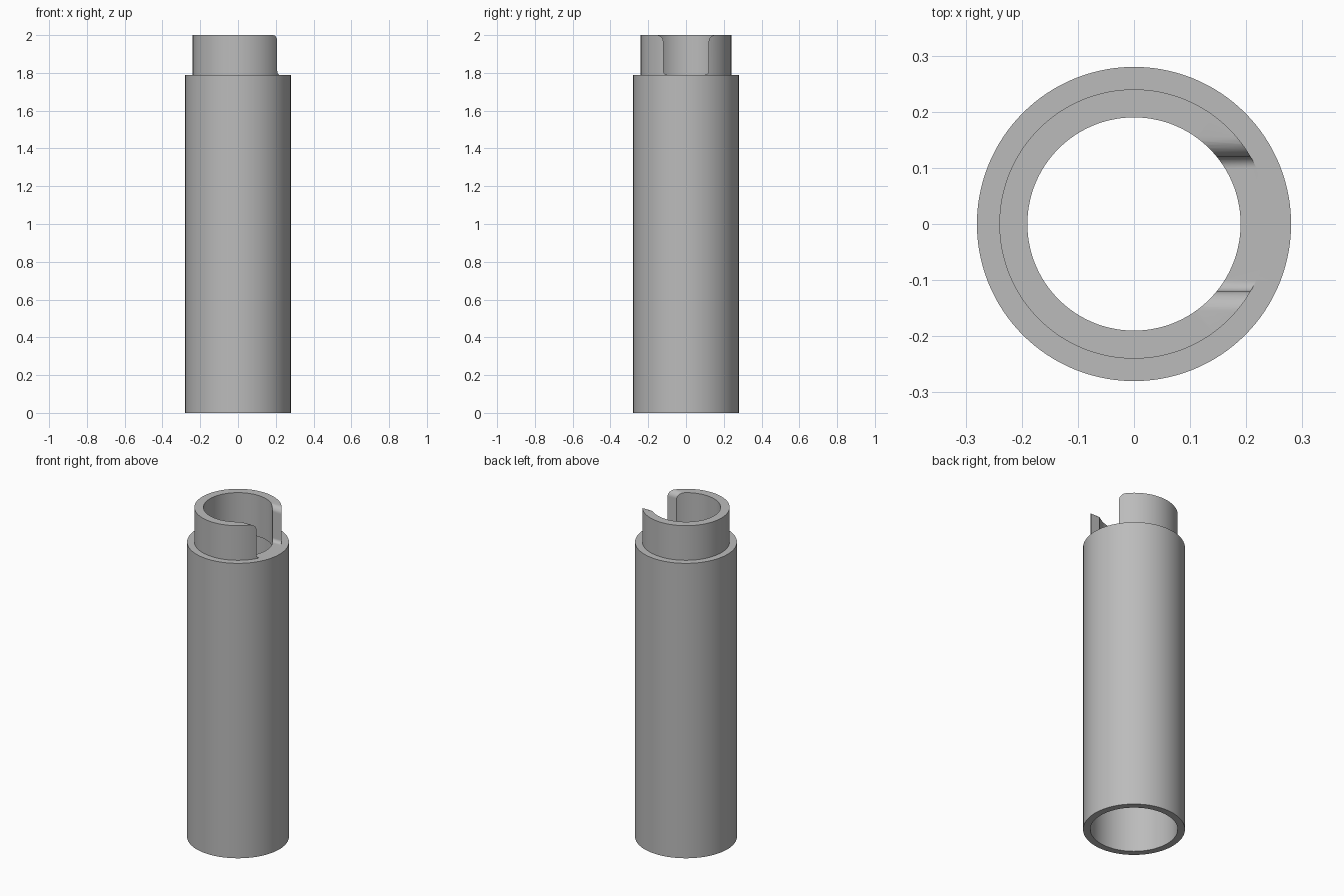
import bpy
import bmesh
import math
from mathutils import Matrix, Vector

if "Cube" in bpy.data.objects:
    bpy.data.objects.remove(bpy.data.objects["Cube"], do_unlink=True)

SEGMENTS = 128
BODY_R, NECK_R, BORE_R = 0.28, 0.24, 0.19
SHOULDER, TOP, SHELF = 1.79, 2.0, 0.04
SLOT, TOP_FILLET, FLOOR_FILLET = 0.12, 0.035, 0.02

grey = bpy.data.materials.new("plain grey")
grey.use_nodes = True
colour = (0.5, 0.5, 0.5, 1)
grey.diffuse_color = colour
grey.node_tree.nodes["Principled BSDF"].inputs["Base Color"].default_value = colour


def make_object(name, bm):
    bmesh.ops.recalc_face_normals(bm, faces=bm.faces[:])
    mesh = bpy.data.meshes.new(name)
    bm.to_mesh(mesh)
    bm.free()
    mesh.materials.append(grey)
    obj = bpy.data.objects.new(name, mesh)
    bpy.context.collection.objects.link(obj)
    return obj


def revolve(name, profile):
    """Turn a closed (radius, height) outline about the z axis."""
    bm = bmesh.new()
    rings = []
    for i in range(SEGMENTS):
        turn = Matrix.Rotation(2 * math.pi * i / SEGMENTS, 3, "Z")
        rings.append([bm.verts.new(turn @ Vector((r, 0, z))) for r, z in profile])
    n = len(profile)
    for i in range(SEGMENTS):
        a, b = rings[i], rings[(i + 1) % SEGMENTS]
        for j in range(n):
            k = (j + 1) % n
            bm.faces.new((a[j], b[j], b[k], a[k]))
    return make_object(name, bm)


def arc(cy, cz, radius, start, end, steps=8):
    angles = [math.radians(start + (end - start) * i / steps) for i in range(steps + 1)]
    return [(cy + radius * math.cos(t), cz + radius * math.sin(t)) for t in angles]


# Hollow tube with a narrower neck; the wide lower bore takes another neck
tube = revolve("tube_with_neck", [
    (NECK_R, 0), (BODY_R, 0), (BODY_R, SHOULDER), (NECK_R, SHOULDER),
    (NECK_R, TOP), (BORE_R, TOP), (BORE_R, SHOULDER - SHELF), (NECK_R, SHOULDER - SHELF)])

# Slot cutter: rounded at the floor, flaring out at the rim
half = arc(SLOT - FLOOR_FILLET, SHOULDER + FLOOR_FILLET, FLOOR_FILLET, -90, 0)
half += arc(SLOT + TOP_FILLET, TOP - TOP_FILLET, TOP_FILLET, 180, 90)
half.append((SLOT + TOP_FILLET, TOP + 0.1))
outline = half + [(-y, z) for y, z in reversed(half)]
bm = bmesh.new()
face = bm.faces.new([bm.verts.new((0.05, y, z)) for y, z in outline])
moved = bmesh.ops.extrude_face_region(bm, geom=[face])["geom"]
bmesh.ops.translate(bm, vec=(0.35, 0, 0),
                    verts=[v for v in moved if isinstance(v, bmesh.types.BMVert)])
cutter = make_object("slot_cutter", bm)
cutter.hide_render = True

# Cut the slot and bake the result
cut = tube.modifiers.new("slot", "BOOLEAN")
cut.operation = "DIFFERENCE"
cut.solver = "EXACT"
cut.object = cutter
bpy.ops.object.select_all(action="DESELECT")
tube.select_set(True)
bpy.context.view_layer.objects.active = tube
bpy.ops.object.modifier_apply(modifier=cut.name)
bpy.data.objects.remove(cutter, do_unlink=True)
bpy.ops.object.shade_smooth_by_angle(angle=math.radians(30))
